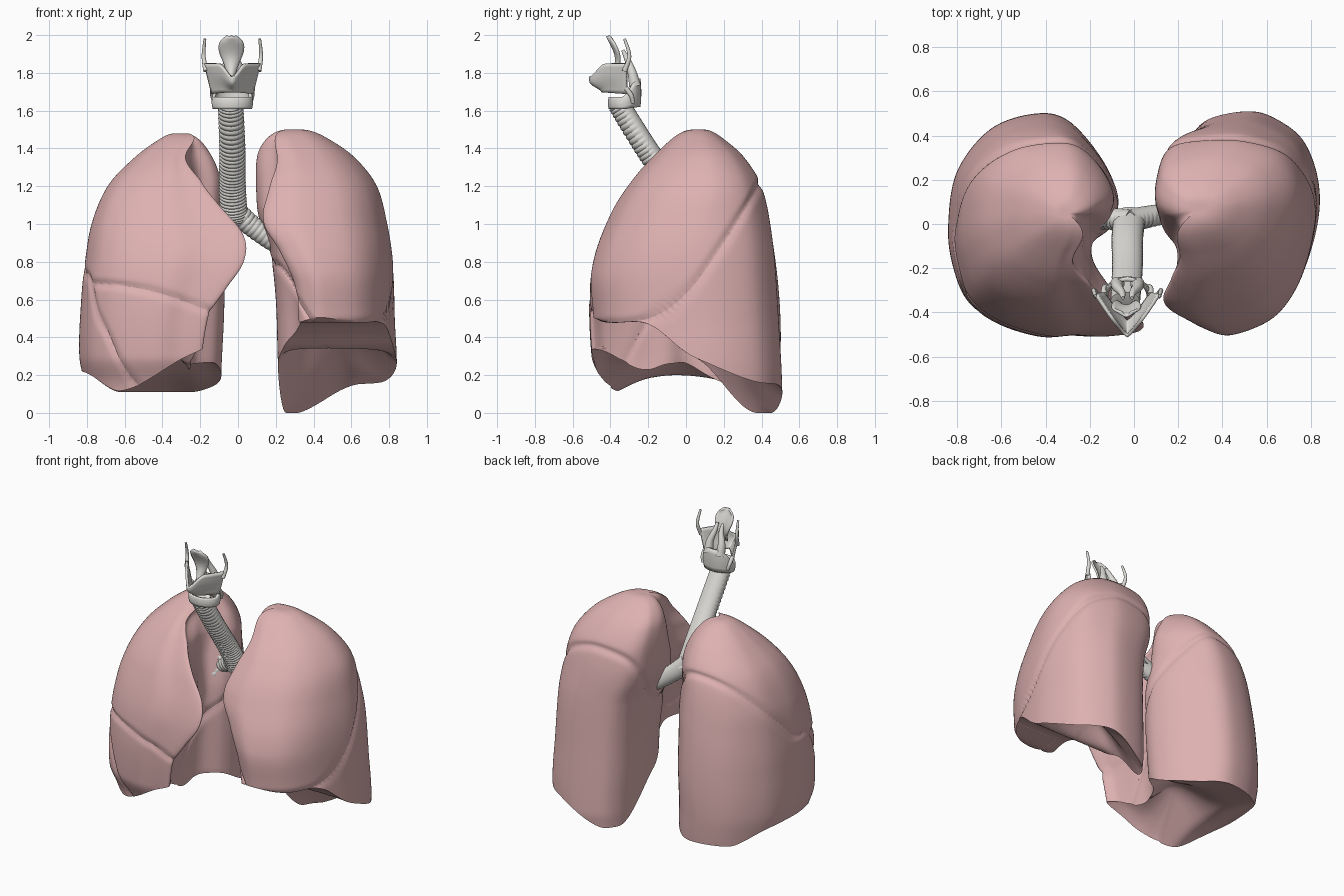
import bpy, bmesh, math
from mathutils import Vector

cube = bpy.data.objects.get("Cube")
if cube:
    bpy.data.objects.remove(cube)


def material(name, rgb):
    mat = bpy.data.materials.new(name)
    mat.use_nodes = True
    mat.diffuse_color = (*rgb, 1)
    mat.node_tree.nodes["Principled BSDF"].inputs["Base Color"].default_value = (*rgb, 1)
    return mat


PINK = material("lung pink", (.73, .44, .44))
GREY = material("cartilage grey", (.72, .71, .68))
MIDLINE = -.03


# ---------- helpers ----------
def ease(a, b, x):
    t = min(max((x - a) / (b - a), 0), 1)
    return t * t * (3 - 2 * t)


def profile(*pts):
    """Smooth scalar curve through (position, value) points."""
    xs, ys = zip(*pts)
    last = len(xs) - 1
    slopes = []
    for i in range(last + 1):
        a, b = max(i - 1, 0), min(i + 1, last)
        slopes.append((ys[b] - ys[a]) / (xs[b] - xs[a]))

    def value(x):
        x = min(max(x, xs[0]), xs[-1])
        i = next((k for k in range(last) if x < xs[k + 1]), last - 1)
        h = xs[i + 1] - xs[i]
        t = (x - xs[i]) / h
        e = t * t * (3 - 2 * t)
        return (ys[i] + (ys[i + 1] - ys[i]) * e + h * slopes[i] * t * (1 - t) ** 2
                - h * slopes[i + 1] * t * t * (1 - t))
    return value


def dome_profile(top, *pts):
    """Profile over height that closes roundly at the top."""
    key = lambda z: -math.sqrt(max(top - z, 0))
    f = profile(*[(key(z), v) for z, v in pts])
    return lambda z: f(key(z))


def catmull(points, count, closed=False):
    pts = [Vector(p) for p in points]
    n = len(pts)
    spans = n if closed else n - 1
    get = lambda i: pts[i % n] if closed else pts[min(max(i, 0), n - 1)]
    out = []
    for k in range(count):
        s = k * spans / (count if closed else count - 1)
        i = min(int(s), spans - 1)
        t = s - i
        a, b, c, d = (get(i + j) for j in (-1, 0, 1, 2))
        out.append((b * 2 + (c - a) * t + (a * 2 - b * 5 + c * 4 - d) * t * t
                    + (b * 3 - a - c * 3 + d) * t ** 3) * .5)
    return out


def skin(rows, wrap=True, caps=True):
    bm = bmesh.new()
    grid = [[bm.verts.new(p) for p in row] for row in rows]
    n = len(grid[0])
    for low, high in zip(grid, grid[1:]):
        for i in range(n if wrap else n - 1):
            j = (i + 1) % n
            bm.faces.new((low[i], low[j], high[j], high[i]))
    if caps:
        bm.faces.new(grid[0][::-1])
        bm.faces.new(grid[-1])
    bmesh.ops.recalc_face_normals(bm, faces=bm.faces[:])
    return bm


def finish(bm, name, mat, mirror=False, thickness=0, angle=50):
    mesh = bpy.data.meshes.new(name)
    bm.to_mesh(mesh)
    bm.free()
    mesh.materials.append(mat)
    mesh.shade_smooth()
    mesh.set_sharp_from_angle(angle=math.radians(angle))
    obj = bpy.data.objects.new(name, mesh)
    bpy.context.collection.objects.link(obj)
    if mirror:
        obj.location.x = MIDLINE
        obj.modifiers.new("mirror", "MIRROR")
    if thickness:
        solid = obj.modifiers.new("thickness", "SOLIDIFY")
        solid.thickness, solid.offset = thickness, 0


def tube(name, points, radii, rings=0, mirror=False):
    """Tapered tube; cartilage rings ripple its front and flatten its back."""
    count = rings * 8 + 1 if rings else 16
    path = catmull(points, count)
    rows = []
    for k, p in enumerate(path):
        t = (path[min(k + 1, count - 1)] - path[max(k - 1, 0)]).normalized()
        a = t.cross(Vector((0, 1, 0))).normalized()
        b = t.cross(a)
        s = k / (count - 1)
        r = radii[0] + (radii[1] - radii[0]) * s
        row = []
        for i in range(24):
            w = 2 * math.pi * i / 24
            front = ease(-.4, .2, math.sin(w)) if rings else 0
            bump = 1 + .07 * front * (abs(math.sin(math.pi * rings * s)) - .5)
            flat = .75 if rings and math.sin(w) < 0 else 1
            row.append(p + (a * math.cos(w) + b * math.sin(w) * flat) * r * bump)
        rows.append(row)
    finish(skin(rows), name, GREY, mirror)


# ---------- lungs ----------
def lung_rows(outline, top, lat, med, front, back, pull, base, dome, fissures):
    pts = catmull(outline, 150, True)
    lo = [min(p[i] for p in pts) for i in (0, 1)]
    hi = [max(p[i] for p in pts) for i in (0, 1)]
    side = 1 if lo[0] > 0 else -1
    shape = []
    for p in pts:
        m, n = ((p[i] - lo[i]) / (hi[i] - lo[i]) for i in (0, 1))
        shape.append((1 - m if side > 0 else m, n))

    def place(m, n, z):
        x = lat(z) + (med(z) - lat(z)) * m + side * pull(z) * m * m * ease(.55, .05, n)
        return x, front(z) + (back(z) - front(z)) * n

    walls = []
    for k in range(151):
        u = 1 - (1 - k / 150) ** 2
        row = []
        for m, n in shape:
            z = top * (.2 + .8 * u)
            for _ in range(3):
                x, y = place(m, n, z)
                floor = base(x, y)
                z = floor + u * (top - floor)
            x, y = place(m, n, z)
            # rounded groove along each fissure
            sink = 0
            for g, active in fissures:
                if active(x, y, z):
                    slope = (g(x, y + .01) - g(x, y - .01)) / .02
                    d = (z - g(x, y)) / math.hypot(1, slope)
                    sink = max(sink, .014 * math.exp(-(d / .019) ** 2))
            c = Vector(((lat(z) + med(z)) / 2, (front(z) + back(z)) / 2, z))
            p = Vector((x, y, z))
            row.append(p + (c - p).normalized() * sink if u < .99 else p)
        walls.append(row)
    # hollow underside
    rim = walls[0]
    c = sum(rim, Vector()) / len(rim)
    under = []
    for k in range(1, 24):
        s = k / 24
        ring = [c + (p - c) * s for p in rim]
        under.append([Vector((p.x, p.y, base(p.x, p.y) + dome(p.y) * (1 - s * s))) for p in ring])
    return under + walls


def lobe(name, rows, cuts):
    """Keep the part of a lung above or below curved fissure surfaces."""
    bm = skin(rows)
    for g, above in cuts:
        for v in bm.verts:
            v.co.z -= g(v.co.x, v.co.y)
        bmesh.ops.bisect_plane(bm, geom=bm.verts[:] + bm.edges[:] + bm.faces[:], dist=1e-6,
                               plane_co=(0, 0, 0), plane_no=(0, 0, 1),
                               clear_inner=above, clear_outer=not above)
        bmesh.ops.holes_fill(bm, edges=[e for e in bm.edges if e.is_boundary], sides=0)
        for v in bm.verts:
            v.co.z += g(v.co.x, v.co.y)
    finish(bm, name, PINK)


always = lambda x, y, z: True

# left lung: two lobes
left_rise = profile((-.5, .47), (-.2, .5), (0, .63), (.2, .9), (.4, 1.22), (.5, 1.4))
left_floor = profile((-.5, .51), (-.43, .48), (-.2, .47), (0, .32), (.1, .27), (.35, .17), (.5, .15))
left_fissure = lambda x, y: left_rise(y) + max(0, .4 - x) * 1.5 * ease(.2, -.2, y)
left_base = lambda x, y: max(0, left_floor(y) - .165 * ease(.65, .26, x) * ease(.05, .36, y))
left = lung_rows(
    [(.12, -.43), (.2, -.48), (.35, -.5), (.6, -.42), (.75, -.25), (.83, 0), (.83, .2),
     (.75, .38), (.6, .48), (.46, .51), (.25, .475), (.15, .39), (.11, .25), (.1, .1),
     (.13, -.05), (.19, -.15), (.19, -.26), (.15, -.36)], 1.5,
    dome_profile(1.5, (0, .81), (.2, .84), (.5, .83), (.8, .82), (1, .79), (1.2, .735),
                 (1.35, .62), (1.45, .48), (1.5, .33)),
    dome_profile(1.5, (0, .22), (.3, .21), (.6, .2), (.85, .17), (1, .12), (1.1, .1),
                 (1.35, .1), (1.45, .15), (1.5, .26)),
    dome_profile(1.5, (0, -.48), (.5, -.49), (.75, -.5), (1.05, -.4), (1.25, -.27),
                 (1.4, -.13), (1.5, .04)),
    dome_profile(1.5, (0, .5), (.1, .51), (.5, .49), (.9, .46), (1.2, .4), (1.35, .31),
                 (1.45, .2), (1.5, .09)),
    profile((0, .1), (.65, .1), (.85, .04), (1, 0), (1.2, .06), (1.35, .1), (1.5, 0)),
    left_base, lambda y: .22 * ease(-.04, .14, y), [(left_fissure, always)])
lobe("left_upper_lobe", left, [(left_fissure, True)])
lobe("left_lower_lobe", left, [(left_fissure, False)])

# right lung: three lobes
right_rise = profile((-.5, .0), (-.4, .14), (-.25, .42), (-.05, .73), (.2, 1), (.4, 1.24), (.5, 1.36))
oblique = lambda x, y: right_rise(y) + .3 * ease(-.5, -.72, x) * ease(0, -.3, y)
level = lambda x, y: .51 - .22 * x + .035 * math.sin((x + .8) * 5)
right_base = lambda x, y: (.11 + .22 * ease(-.15, -.45, y) * ease(-.65, -.15, x)
                           + .11 * ease(-.62, -.84, x) + .03 * ease(-.25, -.08, x)
                           + .15 * math.exp(-((y + .08) / .2) ** 2) * ease(-.75, -.35, x))
right = lung_rows(
    [(.02, -.49), (-.2, -.49), (-.38, -.495), (-.6, -.44), (-.75, -.34), (-.82, -.18),
     (-.84, 0), (-.8, .24), (-.65, .43), (-.45, .5), (-.3, .47), (-.15, .3), (-.08, .13),
     (-.11, 0), (-.2, -.08), (-.2, -.18), (-.13, -.3), (-.04, -.42)], 1.48,
    dome_profile(1.48, (0, -.78), (.15, -.81), (.3, -.84), (.6, -.83), (.8, -.81), (1, -.775),
                 (1.2, -.69), (1.35, -.55), (1.44, -.43), (1.48, -.33)),
    dome_profile(1.48, (0, .0), (.5, .03), (.8, .03), (.9, .03), (1.1, .0), (1.25, -.02),
                 (1.4, -.12), (1.48, -.28)),
    dome_profile(1.48, (0, -.42), (.15, -.44), (.3, -.5), (.75, -.5), (1.05, -.4),
                 (1.25, -.27), (1.4, -.12), (1.48, .03)),
    dome_profile(1.48, (0, .46), (.12, .49), (.5, .5), (.9, .46), (1.2, .39), (1.35, .29),
                 (1.44, .18), (1.48, .07)),
    profile((0, .22), (.5, .19), (.65, .1), (.8, 0), (.95, 0), (1.1, .1), (1.22, .18),
            (1.35, .2), (1.48, 0)),
    right_base, lambda y: .1,
    [(oblique, always), (level, lambda x, y, z: z > oblique(x, y))])
lobe("right_upper_lobe", right, [(oblique, True), (level, True)])
lobe("right_middle_lobe", right, [(oblique, True), (level, False)])
lobe("right_lower_lobe", right, [(oblique, False)])

# ---------- windpipe and bronchi ----------
tube("windpipe", [(-.04, -.35, 1.64), (-.03, -.2, 1.4), (-.03, -.06, 1.2), (-.02, .03, 1.03)],
     (.066, .072), 34)
tube("left_bronchus", [(-.03, .02, 1.08), (.06, .04, 1), (.18, .06, .91), (.3, .08, .84)],
     (.062, .045), 16)
tube("right_bronchus", [(-.01, .02, 1.08), (-.1, .03, 1.03), (-.2, .03, .98), (-.32, .04, .93)],
     (.062, .045), 14)
tube("right_upper_branch", [(-.12, .03, 1.04), (-.2, .02, 1.08), (-.32, .02, 1.12)], (.04, .03), 8)
tube("right_lower_branch", [(-.15, .02, 1), (-.2, -.03, .92), (-.3, -.06, .84)], (.04, .03), 8)

# ---------- voice box ----------
# shield plate with a notch in its upper edge
plate = []
for j in range(9):
    v = j / 8
    row = []
    for i in range(13):
        u = i / 12
        low, high = 1.7 - .01 * u, 1.78 + .07 * ease(0, .5, u)
        row.append((u * (.105 + .04 * v), -.44 - .065 * ease(0, .7, v) * (1 - u) + .125 * u ** 1.3,
                    low + (high - low) * v))
    plate.append(row)
finish(skin(plate, False, False), "shield_cartilage", GREY, True, .016)
tube("upper_horn", [(.14, -.325, 1.81), (.152, -.3, 1.89), (.145, -.325, 1.98)], (.014, .007), 0, True)
tube("lower_horn", [(.105, -.32, 1.72), (.105, -.29, 1.68), (.095, -.28, 1.64)], (.014, .01), 0, True)

# ring cartilage, taller at the back
band = []
for j in range(6):
    v = j / 5
    row = []
    for i in range(40):
        w = 2 * math.pi * i / 40
        rear = ease(-.2, 1, math.sin(w))
        low, high = 1.61 + .01 * rear, 1.67 + .1 * rear
        swell = 1 + .06 * math.sin(math.pi * v)
        row.append((MIDLINE + .095 * math.cos(w) * swell, -.325 + .075 * math.sin(w) * swell,
                    low + (high - low) * v))
    band.append(row)
finish(skin(band, True, False), "ring_cartilage", GREY, False, .018)

# leaf-shaped flap
width = profile((0, .012), (.3, .035), (.65, .064), (.87, .058), (1, .022))
leaf = []
for j in range(17):
    v = j / 16
    leaf.append([(MIDLINE - .005 + width(v) * s / 5,
                  -.4 + .03 * math.sin(math.pi * v * 1.2) + .02 * (s / 5) ** 2,
                  1.78 + .215 * v) for s in range(-5, 6)])
finish(skin(leaf, False, False), "leaf_flap", GREY, False, .012)

# paired pivots at the back
tube("pivot_cartilage", [(.045, -.27, 1.73), (.045, -.285, 1.8), (.025, -.31, 1.87), (.02, -.335, 1.92)],
     (.032, .008), 0, True)
